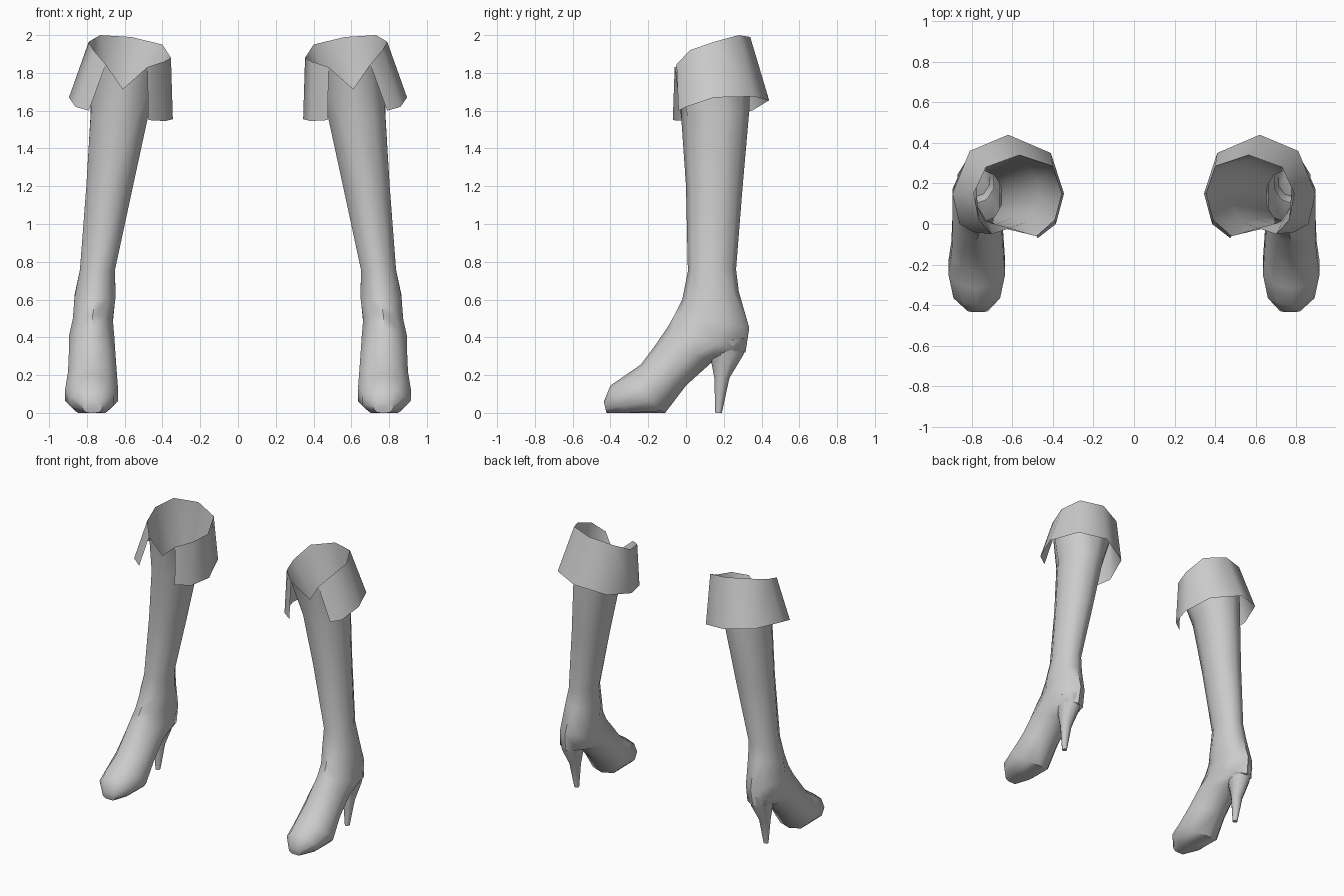
import bpy, bmesh, math

if "Cube" in bpy.data.objects:
    bpy.data.objects.remove(bpy.data.objects["Cube"])

SIDES = 10
leather = bpy.data.materials.new("grey leather")
leather.diffuse_color = (0.6, 0.6, 0.6, 1)
leather.use_nodes = True
leather.node_tree.nodes["Principled BSDF"].inputs["Base Color"].default_value = leather.diffuse_color

# Fold line at the top of the boot: starts at the front notch, runs outwards and round the back
RIM = [(.61, -.02, 1.715), (.70, -.05, 1.845), (.765, .02, 1.92), (.79, .15, 1.965), (.73, .28, 2.0),
       (.565, .34, 1.99), (.40, .285, 1.95), (.355, .15, 1.88), (.39, .02, 1.86), (.48, -.06, 1.83)]
# Hem of the folded cuff, from the outer flap corner to the inner flap corner
HEM = [(.79, -.04, 1.60), (.86, 0, 1.62), (.895, .15, 1.67), (.81, .36, 1.675), (.62, .44, 1.655),
       (.41, .35, 1.60), (.345, .15, 1.555), (.385, 0, 1.545), (.475, -.07, 1.55)]
# Cross-sections: front y, z, back y, z, inner x, outer x
SHAFT = [(-.025, 1.56, .335, 1.60, .475, .78), (0, 1.2, .30, 1.2, .556, .803),
         (.01, .75, .265, .76, .652, .837), (-.02, .60, .28, .64, .648, .865),
         (-.06, .52, .335, .45, .663, .875), (-.10, .45, .315, .32, .655, .895),
         (-.165, .355, .15, .28, .65, .895), (-.24, .255, 0, .145, .642, .90),
         (-.32, .20, -.11, -.01, .635, .915), (-.40, .145, -.30, -.02, .66, .89),
         (-.435, .06, -.42, -.005, .72, .82)]
HEEL = [(.10, .36, .32, .40, .69, .87), (.13, .29, .305, .31, .715, .85),
        (.15, .185, .23, .185, .745, .825), (.155, 0, .19, 0, .767, .80)]


def ring(y0, z0, y1, z1, x0, x1):
    """Tilted oval between a front point and a back point, kept above the ground."""
    points = []
    for k in range(SIDES):
        a = math.tau * k / SIDES
        t = (1 - math.cos(a)) / 2
        points.append(((x0 + x1) / 2 + (x1 - x0) / 2 * math.sin(a) / .951,
                       y0 + (y1 - y0) * t, max(0, z0 + (z1 - z0) * t)))
    return points


def loft(name, rows, closed=True, cap=False):
    """Skin rows of points, then mirror them to make the pair."""
    bm = bmesh.new()
    grid = [[bm.verts.new(p) for p in row] for row in rows]
    n = len(rows[0])
    for a, b in zip(grid, grid[1:]):
        for i in range(n if closed else n - 1):
            j = (i + 1) % n
            bm.faces.new((a[i], b[i], b[j], a[j])).smooth = True
    if cap:
        bm.faces.new(grid[-1])
    bmesh.ops.recalc_face_normals(bm, faces=bm.faces)
    # Point the surface away from its own middle
    mid = sum((v.co for v in grid[0]), grid[0][0].co * 0) / n
    f = min(bm.faces, key=lambda f: -f.calc_center_median().z)
    if f.normal.dot(f.calc_center_median() - mid) < 0:
        bmesh.ops.reverse_faces(bm, faces=bm.faces)
    mesh = bpy.data.meshes.new(name)
    bm.to_mesh(mesh)
    bm.free()
    mesh.materials.append(leather)
    obj = bpy.data.objects.new(name, mesh)
    bpy.context.collection.objects.link(obj)
    obj.modifiers.new("pair", 'MIRROR').use_mirror_merge = False
    bpy.ops.object.select_all(action='DESELECT')
    obj.select_set(True)
    bpy.context.view_layer.objects.active = obj
    bpy.ops.object.shade_smooth_by_angle(angle=math.radians(50))
    return obj


# Shaft and foot in one skin, the slim heel, and the turned-down cuff
loft("boot_shaft_and_foot", [RIM] + [ring(*s) for s in SHAFT], cap=True)
loft("heel", [ring(*s) for s in HEEL], cap=True)
loft("folded_cuff", [RIM[1:], HEM], closed=False)
